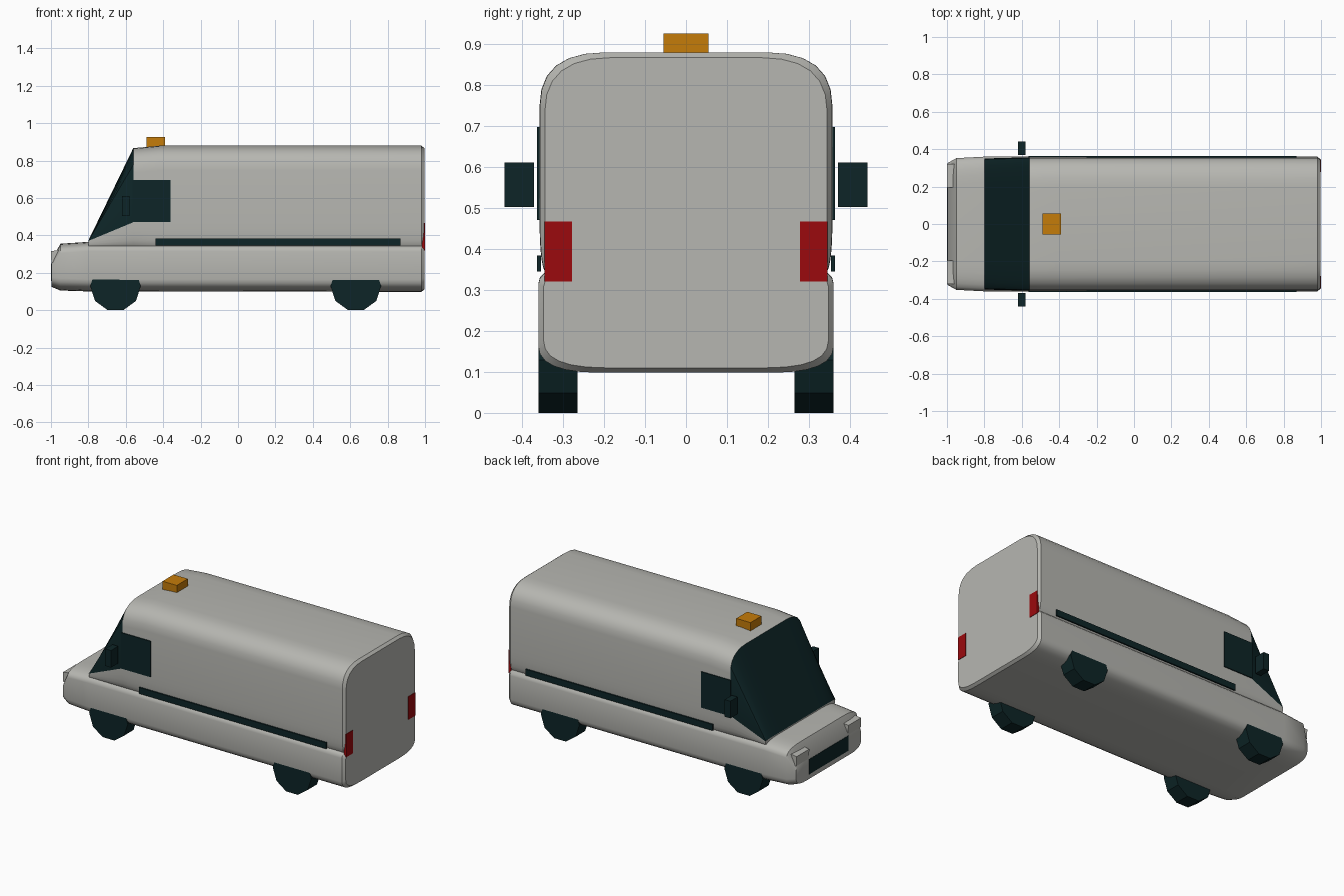
import bpy, bmesh, math

if "Cube" in bpy.data.objects:
    bpy.data.objects.remove(bpy.data.objects["Cube"])


def material(name, rgb):
    m = bpy.data.materials.new(name)
    m.diffuse_color = (*rgb, 1)
    m.use_nodes = True
    m.node_tree.nodes["Principled BSDF"].inputs["Base Color"].default_value = m.diffuse_color
    return m


GREY = material("warm grey paint", (0.47, 0.47, 0.44))
DARK = material("dark glass and rubber", (0.004, 0.018, 0.02))
RED = material("red lens", (0.33, 0.003, 0.004))
ORANGE = material("orange lens", (0.56, 0.2, 0.003))


def finish(name, bm, mats, smooth=False):
    bmesh.ops.recalc_face_normals(bm, faces=bm.faces)
    me = bpy.data.meshes.new(name)
    bm.to_mesh(me)
    bm.free()
    ob = bpy.data.objects.new(name, me)
    bpy.context.collection.objects.link(ob)
    for m in mats:
        me.materials.append(m)
    if smooth:
        bpy.ops.object.select_all(action='DESELECT')
        ob.select_set(True)
        bpy.context.view_layer.objects.active = ob
        bpy.ops.object.shade_smooth_by_angle(angle=math.radians(32))
    return ob


def corner(w, z, rx, rz, steps=6):
    """Soft corner from the side wall (w, z+rz) to the flat (w-rx, z)."""
    pts = []
    for i in range(steps + 1):
        t = i / steps
        pts.append((w - rx * t * t, z + rz * (1 - t) ** 2))
    return pts


def section(w, z0, z1, bottom, top):
    """Closed rounded outline in y and z, symmetric in y."""
    right = corner(w, z0, *bottom)[::-1] + corner(w, z1, top[0], -top[1])
    return right + [(-y, z) for y, z in reversed(right)]


def loft(stations):
    bm = bmesh.new()
    rings = [[bm.verts.new((x, y, z)) for y, z in section(*rest)] for x, *rest in stations]
    for a, b in zip(rings, rings[1:]):
        for i in range(len(a)):
            j = (i + 1) % len(a)
            bm.faces.new((a[i], a[j], b[j], b[i]))
    bm.faces.new(rings[0])
    bm.faces.new(rings[-1])
    return bm


def prism(name, profile, y0, y1, mat, smooth=False):
    """Extrude an x-z profile along y."""
    bm = bmesh.new()
    f = bm.faces.new([bm.verts.new((x, y0, z)) for x, z in profile])
    ext = bmesh.ops.extrude_face_region(bm, geom=[f])["geom"]
    bmesh.ops.translate(bm, vec=(0, y1 - y0, 0),
                        verts=[v for v in ext if isinstance(v, bmesh.types.BMVert)])
    return finish(name, bm, [mat], smooth)


def box(name, x0, x1, y0, y1, z0, z1, mat):
    return prism(name, [(x0, z0), (x1, z0), (x1, z1), (x0, z1)], y0, y1, mat)


# Lower body with bonnet
low, up = (0.15, 0.065), (0.14, 0.05)
finish("lower_body", loft([
    (-0.998, 0.325, 0.125, 0.262, (0.1, 0.05), (0.1, 0.04)),
    (-0.95, 0.352, 0.105, 0.355, low, up),
    (-0.8, 0.36, 0.1, 0.365, low, up),
    (0.98, 0.36, 0.098, 0.363, low, up),
    (0.997, 0.347, 0.11, 0.358, low, up)]), [GREY], True)

# Cabin and cargo box, with a wedge-shaped glazed nose
sill, roof = (0.02, 0.13), (0.16, 0.13)
bm = loft([
    (-0.8, 0.35, 0.34, 0.372, (0.02, 0.03), (0.16, 0.002)),
    (-0.56, 0.357, 0.34, 0.866, sill, roof),
    (-0.42, 0.357, 0.34, 0.879, sill, roof),
    (0.98, 0.356, 0.34, 0.879, sill, roof),
    (0.997, 0.344, 0.345, 0.866, sill, roof)])
for f in bm.faces:
    c = f.calc_center_median()
    if c.x < -0.57 and c.z > 0.412:
        f.material_index = 1
for e in bm.edges:
    if len({f.material_index for f in e.link_faces}) > 1:
        e.smooth = False
finish("upper_body", bm, [GREY, DARK], True)

# Grille and beacon
box("grille", -1.0, -0.995, -0.195, 0.195, 0.155, 0.25, DARK)
box("beacon", -0.49, -0.39, -0.055, 0.055, 0.872, 0.925, ORANGE)

for side, s in (("left", -1), ("right", 1)):
    # Side glass, trim strip and mirror
    box(side + "_window", -0.565, -0.36, s * 0.356, s * 0.363, 0.47, 0.697, DARK)
    box(side + "_trim", -0.44, 0.87, s * 0.354, s * 0.363, 0.345, 0.384, DARK)
    box(side + "_mirror", -0.62, -0.58, s * 0.37, s * 0.442, 0.502, 0.61, DARK)
    # Lamps
    prism(side + "_headlight", [(-0.998, 0.255), (-1.0, 0.315), (-0.955, 0.322), (-0.955, 0.255)],
          s * 0.195, s * 0.322, GREY)
    box(side + "_tail_light", 0.984, 1.0, s * 0.278, s * 0.345, 0.32, 0.466, RED)
    # Ten-sided wheels
    for end, cx in (("front", -0.655), ("rear", 0.63)):
        ring = [(cx + 0.135 * math.cos(k * math.pi / 5), 0.1284 + 0.135 * math.sin(k * math.pi / 5))
                for k in range(10)]
        prism(f"{side}_{end}_wheel", ring, s * 0.265, s * 0.3595, DARK)
